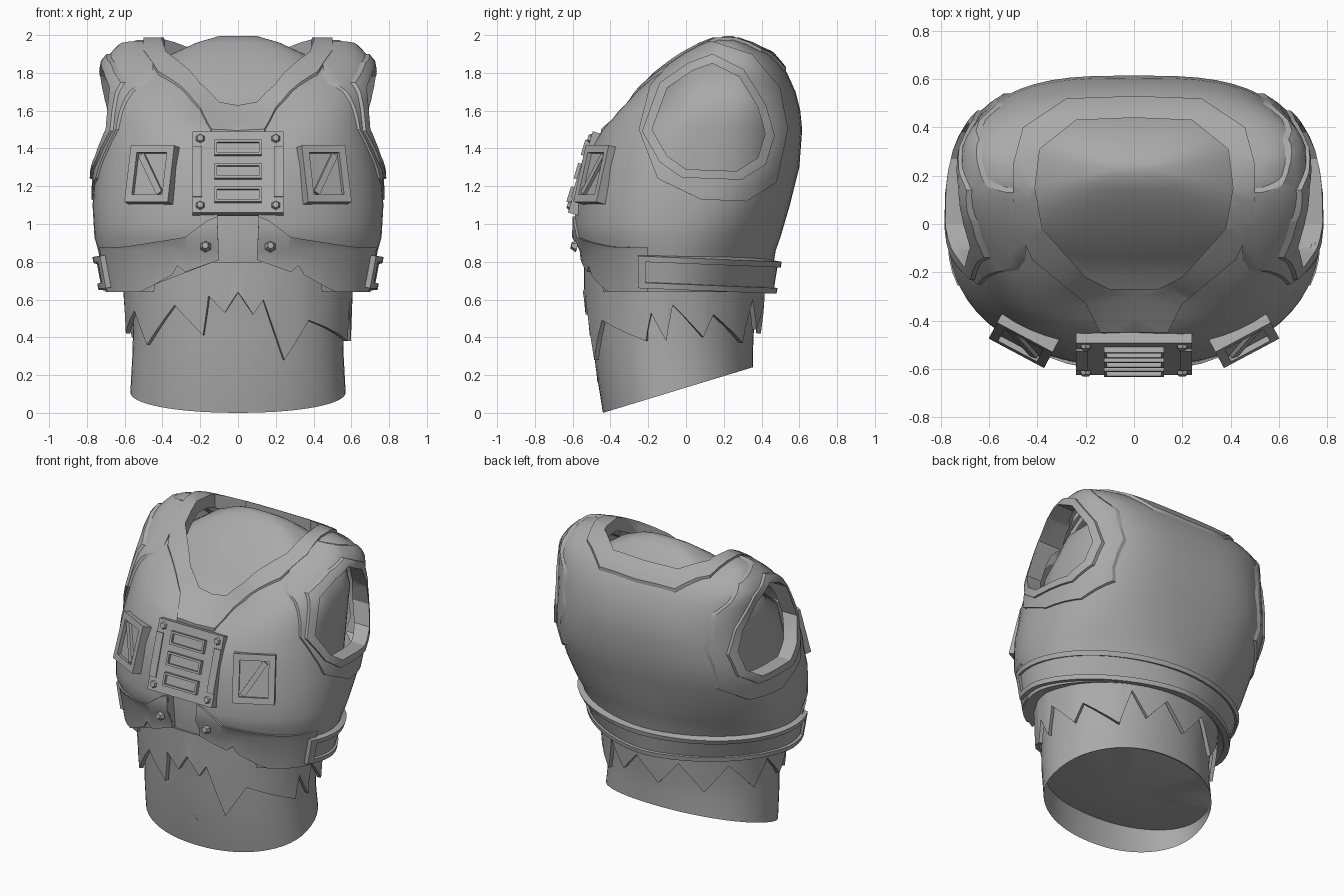
import bpy, bmesh, math
from mathutils import Matrix, Vector

if "Cube" in bpy.data.objects:
    bpy.data.objects.remove(bpy.data.objects["Cube"])

grey = bpy.data.materials.new("plain_grey")
grey.diffuse_color = (0.4, 0.4, 0.4, 1)
grey.use_nodes = True
grey.node_tree.nodes["Principled BSDF"].inputs["Base Color"].default_value = grey.diffuse_color

# height, half width, front y, back y
VEST = [(.64, .70, -.53, .44), (.86, .74, -.555, .475), (.93, .76, -.595, .50), (1.1, .77, -.59, .55),
        (1.3, .755, -.555, .60), (1.5, .715, -.47, .615), (1.6, .705, -.40, .605), (1.7, .705, -.30, .58),
        (1.8, .71, -.17, .535), (1.85, .70, -.10, .495), (1.9, .66, -.03, .45), (1.95, .61, .07, .35),
        (1.975, .53, .14, .28)]
BODY = [(0, .57, -.44, .355), (.3, .56, -.48, .355), (.45, .555, -.49, .36), (.6, .56, -.50, .38),
        (.8, .62, -.53, .41), (1.0, .66, -.54, .46), (1.2, .64, -.51, .52), (1.35, .63, -.46, .53), (1.5, .63, -.38, .54),
        (1.6, .625, -.22, .53), (1.7, .60, -.14, .50), (1.8, .50, -.05, .45), (1.9, .35, .06, .38),
        (1.96, .22, .14, .31), (1.995, .1, .2, .25)]


def section(table, z):
    for a, b in zip(table, table[1:]):
        if z <= b[0]:
            k = (z - a[0]) / (b[0] - a[0])
            return [a[i] + k * (b[i] - a[i]) for i in (1, 2, 3)]
    return table[-1][1:]


def ramp(z, lo, hi):
    return min(1, max(0, (z - lo) / (hi - lo)))


def point(table, t, z, off=0.0, tilt=0.0):
    """Point on the torso surface; t runs from the front towards +x."""
    hw, f, b = section(table, z)
    s, c = math.sin(t), math.cos(t)
    # rounder at the waist, squarer towards the shoulders
    front = 2.1 + .1 * ramp(z, .8, 1.1) + .6 * ramp(z, 1.25, 1.7)
    back = (1.7 if table is VEST else 2.1) + (1.35 if table is VEST else .8) * ramp(z, .7, 1.35)
    e = 2 / (front if c > 0 else back)
    mid = (f + b) / 2 - .04 * (1 - ramp(z, .8, 1.4))
    x = (hw + off) * math.copysign(abs(s) ** e, s)
    y = mid - ((mid - f if c > 0 else b - mid) + off) * math.copysign(abs(c) ** e, c)
    if table is VEST and c > 0:  # hollow below the throat
        y += .12 * math.exp(-(x / .25) ** 2 - ((z - 1.64) / .13) ** 2)
    return Vector((x, y, z + tilt * y + off * max(0, (z - 1.7) / .3)))


def add(name, bm):
    me = bpy.data.meshes.new(name)
    bm.to_mesh(me)
    bm.free()
    me.materials.append(grey)
    ob = bpy.data.objects.new(name, me)
    bpy.context.collection.objects.link(ob)
    return ob


def apply(ob, kind, **kw):
    m = ob.modifiers.new(kind, kind)
    for k, v in kw.items():
        setattr(m, k, v)
    bpy.context.view_layer.objects.active = ob
    bpy.ops.object.modifier_apply(modifier=m.name)


def drop_faces(ob, rule):
    bm = bmesh.new()
    bm.from_mesh(ob.data)
    bmesh.ops.delete(bm, geom=[f for f in bm.faces if rule(f)], context='FACES')
    bm.to_mesh(ob.data)
    bm.free()


def drop_lining(ob):
    """Remove the hidden inner side, which sits in the second material slot."""
    drop_faces(ob, lambda f: f.material_index == 1)
    ob.data.materials.pop(index=1)


def grid(name, rows, top=False, bottom=None, thick=0):
    bm = bmesh.new()
    vs = [[bm.verts.new(p) for p in r] for r in rows]
    n = len(rows[0])
    for a, b in zip(vs, vs[1:]):
        for j in range(n):
            k = (j + 1) % n
            bm.faces.new((a[j], a[k], b[k], b[j]))
    if top:
        bm.faces.new(vs[-1])
    if bottom:
        v = bm.verts.new(bottom)
        for j in range(n):
            bm.faces.new((vs[0][(j + 1) % n], vs[0][j], v))
    ob = add(name, bm)
    if thick:
        ob.data.materials.append(grey)
        apply(ob, 'SOLIDIFY', thickness=thick, offset=-1, material_offset=1)
    return ob


ANG = [2 * math.pi * i / 56 for i in range(56)]


def loft(name, table, zs, off=0.0, tilt=0.0, **kw):
    return grid(name, [[point(table, t, z, off, tilt) for t in ANG] for z in zs], **kw)


def prism(pts, axis, lo, hi):
    place = {'X': lambda p, d: (d, *p), 'Y': lambda p, d: (p[0], d, p[1]), 'Z': lambda p, d: (*p, d)}[axis]
    bm = bmesh.new()
    a = [bm.verts.new(place(p, lo)) for p in pts]
    b = [bm.verts.new(place(p, hi)) for p in pts]
    bm.faces.new(a)
    bm.faces.new(b)
    for i in range(len(pts)):
        j = (i + 1) % len(pts)
        bm.faces.new((a[i], a[j], b[j], b[i]))
    bmesh.ops.recalc_face_normals(bm, faces=bm.faces)
    return add("cutter", bm)


def cut(ob, *args, op='DIFFERENCE'):
    c = prism(*args)
    apply(ob, 'BOOLEAN', operation=op, object=c, solver='EXACT')
    bpy.data.objects.remove(c)


def mirrored(half):
    return half + [(-x, y) for x, y in reversed(half) if x > 0]


# inner torso with slanted hem and recessed underside, kept only where it shows
rows = [[point(BODY, t, r[0]) for t in ANG] for r in BODY]
for p in rows[0]:
    p.z = max(0, .134 + .304 * p.y)
for p in rows[1]:
    p.z = .3 + .1 * p.y
recess = [Vector((p.x * .97, p.y * .97 - .001, max(p.z + .005, .18))) for p in rows[0]]
torso = grid("torso", [recess] + rows, top=True, bottom=(0, -.04, .15))


def hidden(f):
    x, y, z = f.calc_center_median()
    neck = z > 1.5 and abs(x) < .5 and -.4 < y < .5
    arm = 1.2 < z < 1.95 and abs(x) > .4 and -.32 < y < .52
    gap = z < 1.2 and abs(x) < .3 and y < 0
    return z > .65 and not (neck or arm or gap)


drop_faces(torso, hidden)

# vest shell with neck, arm and front openings
ZV = [r[0] for r in VEST[:3]] + [1.0, 1.1, 1.2, 1.3, 1.4, 1.5, 1.55, 1.6, 1.65, 1.7, 1.75, 1.8, 1.85, 1.9, 1.95, 1.975]
NECK = mirrored([(.0, .44), (.24, .43), (.39, .31), (.41, .15), (.38, -.02), (.20, -.22), (.1, -.27)])
NECK_BAND = mirrored([(.0, .53), (.28, .52), (.46, .40), (.50, .25), (.50, .02), (.42, -.15), (.20, -.33), (.14, -.45)])
ARM = [(-.18, 1.5), (-.10, 1.72), (.03, 1.81), (.14, 1.85), (.28, 1.78), (.38, 1.62), (.42, 1.48), (.38, 1.35),
       (.27, 1.28), (0, 1.29), (-.10, 1.36)]
ARM_MID = [(.13 + (y - .13) * 1.17, 1.55 + (z - 1.55) * 1.17) for y, z in ARM]
ARM_BAND = [(-.25, 1.5), (-.19, 1.74), (-.04, 1.90), (.13, 1.97), (.35, 1.90), (.50, 1.72), (.54, 1.5), (.48, 1.22),
            (.32, 1.12), (.08, 1.13), (-.15, 1.24)]
HEM = [(-.46, .5), (-.44, .68), (-.10, .81), (-.11, 1.06), (.11, 1.06), (.10, .81), (.28, .745), (.32, .78), (.35, .73),
       (.44, .68), (.46, .5)]
vest = loft("vest", VEST, ZV, top=True, thick=.07)
cut(vest, NECK, 'Z', 1.4, 2.3)
cut(vest, HEM, 'Y', -1, -.2)
for s in (1, -1):
    cut(vest, ARM, 'X', s * .5, s * 1.2)
drop_lining(vest)

# raised neck border
band = loft("neck_border", VEST, ZV, off=.014, top=True, thick=.05)
cut(band, NECK_BAND, 'Z', 1.42, 2.3, op='INTERSECT')
cut(band, NECK, 'Z', 1.3, 2.4)
drop_lining(band)

FLAP = [(.10, .81), (.11, 1.04), (.16, 1.02), (.28, .93), (.60, .88), (.85, .87), (.85, .60), (.6, .60), (.44, .68),
        (.35, .73), (.32, .78), (.28, .745)]
for s, side in ((1, "right"), (-1, "left")):
    # raised arm borders, in two steps
    for label, outer, off in (("outer", ARM_BAND, .012), ("inner", ARM_MID, .026)):
        band = loft(side + "_arm_border_" + label, VEST, ZV, off=off, top=True, thick=.05)
        cut(band, outer, 'X', s * .45, s * 1.2, op='INTERSECT')
        cut(band, ARM, 'X', s * .4, s * 1.3)
        drop_lining(band)
    # raised flap under the chest
    flap = loft(side + "_front_flap", VEST, ZV[:6], off=.012, thick=.03)
    cut(flap, [(s * x, z) for x, z in FLAP], 'Y', -1, -.2, op='INTERSECT')
    drop_lining(flap)

# belt around sides and back, with a framed end on each side
FRONT = [(-1, -1), (1, -1), (1, -.25), (-1, -.25)]
for name, lo, hi, off in (("belt", .66, .82, .02), ("belt_lower_rail", .65, .68, .038), ("belt_upper_rail", .79, .82, .038)):
    belt = loft(name, VEST, [lo, hi], off=off, tilt=-.04, thick=.04)
    cut(belt, FRONT, 'Z', 0, 1.5)
    drop_lining(belt)
cut(loft("belt_end", VEST, [.65, .82], off=.038, tilt=-.04, thick=.04),
    [(-1, -.255), (1, -.255), (1, -.215), (-1, -.215)], 'Z', 0, 1.5, op='INTERSECT')

# ragged shirt hem: angle from the front, height
TEETH = [(-85, .42), (-66, .54), (-53, .36), (-33, .57), (-17, .41), (-14, .62), (-6, .53), (0, .64), (7, .52), (12, .6),
         (23, .28), (38, .49), (76, .38), (80, .53), (90, .38), (93, .57), (112, .40), (118, .52), (143, .37), (150, .60),
         (161, .44), (173, .58), (186, .42), (200, .59), (215, .40), (232, .58), (250, .40), (262, .57)]
cols = []
for (a, z), (b, w) in zip(TEETH, TEETH[1:] + [(275, .42)]):
    cols += [(math.radians(a + (b - a) * k / 3), z + (w - z) * k / 3) for k in range(3)]
shirt = [[point(BODY, t, z, .04) for t, z in cols], [point(BODY, t, .66, .03) for t, z in cols],
         [point(BODY, t, .8, .01) for t, z in cols]]
drop_lining(grid("ragged_shirt", shirt, thick=.025))


# parts fixed to the chest: u across, v up, w outwards
def frame(x, y, z, turn, lean):
    return Matrix.Translation((x, y, z)) @ Matrix.Rotation(turn, 4, 'Z') @ Matrix.Rotation(math.pi / 2 - lean, 4, 'X')


def boxes(name, mat, items):
    """items: centre u, v, size u, v, low w, high w, roll."""
    bm = bmesh.new()
    for u, v, su, sv, lo, hi, roll in items:
        m = mat @ Matrix.Translation((u, v, (lo + hi) / 2)) @ Matrix.Rotation(roll, 4, 'Z')
        bmesh.ops.create_cube(bm, size=1, matrix=m @ Matrix.Diagonal((su, sv, hi - lo, 1)))
    return add(name, bm)


def border(u, v, su, sv, w, lo, hi):
    return [(u, v + k * (sv - w) / 2, su, w, lo, hi, 0) for k in (1, -1)] + \
           [(u + k * (su - w) / 2, v, w, sv - 2 * w, lo, hi, 0) for k in (1, -1)]


def bolt(name, mat, u, v):
    bm = bmesh.new()
    bmesh.ops.create_cone(bm, cap_ends=True, segments=6, radius1=.032, radius2=.018, depth=.03,
                          matrix=mat @ Matrix.Translation((u, v, .02)))
    add(name, bm)


# centre plate with three framed slots and corner bolts
plate = frame(0, -.54, 1.27, 0, math.radians(17))
boxes("centre_plate", plate, [(0, 0, .48, .45, -.04, .02, 0)] + [(k * .215, 0, .05, .28, .0, .028, 0) for k in (1, -1)])
for v in (.13, 0, -.13):
    boxes("plate_slot", plate, border(0, v, .25, .085, .014, .01, .045) + [(0, v, .23, .065, .01, .026, 0)])
for u in (.2, -.2):
    for v in (.185, -.185):
        bolt("plate_bolt", plate, u, v)

for s in (1, -1):
    # chest pouches with diagonal bar
    pouch = frame(s * .455, -.475, 1.26, s * math.radians(28), math.radians(14))
    boxes("chest_pouch", pouch, [(0, 0, .24, .30, -.03, .008, 0)] + border(0, 0, .26, .31, .04, -.03, .032) +
          [(0, 0, .035, .25, .0, .026, s * math.radians(-33))])
    bolt("flap_bolt", frame(s * .17, -.573, .88, s * .1, .2), 0, 0)

# navel
boxes("navel", frame(0, -.468, .19, 0, -.1), [(0, 0, .04, .04, -.02, .004, math.pi / 4)])

# smooth surfaces, keep hard edges
bpy.ops.object.select_all(action='SELECT')
bpy.ops.object.shade_smooth_by_angle(angle=math.radians(32))
